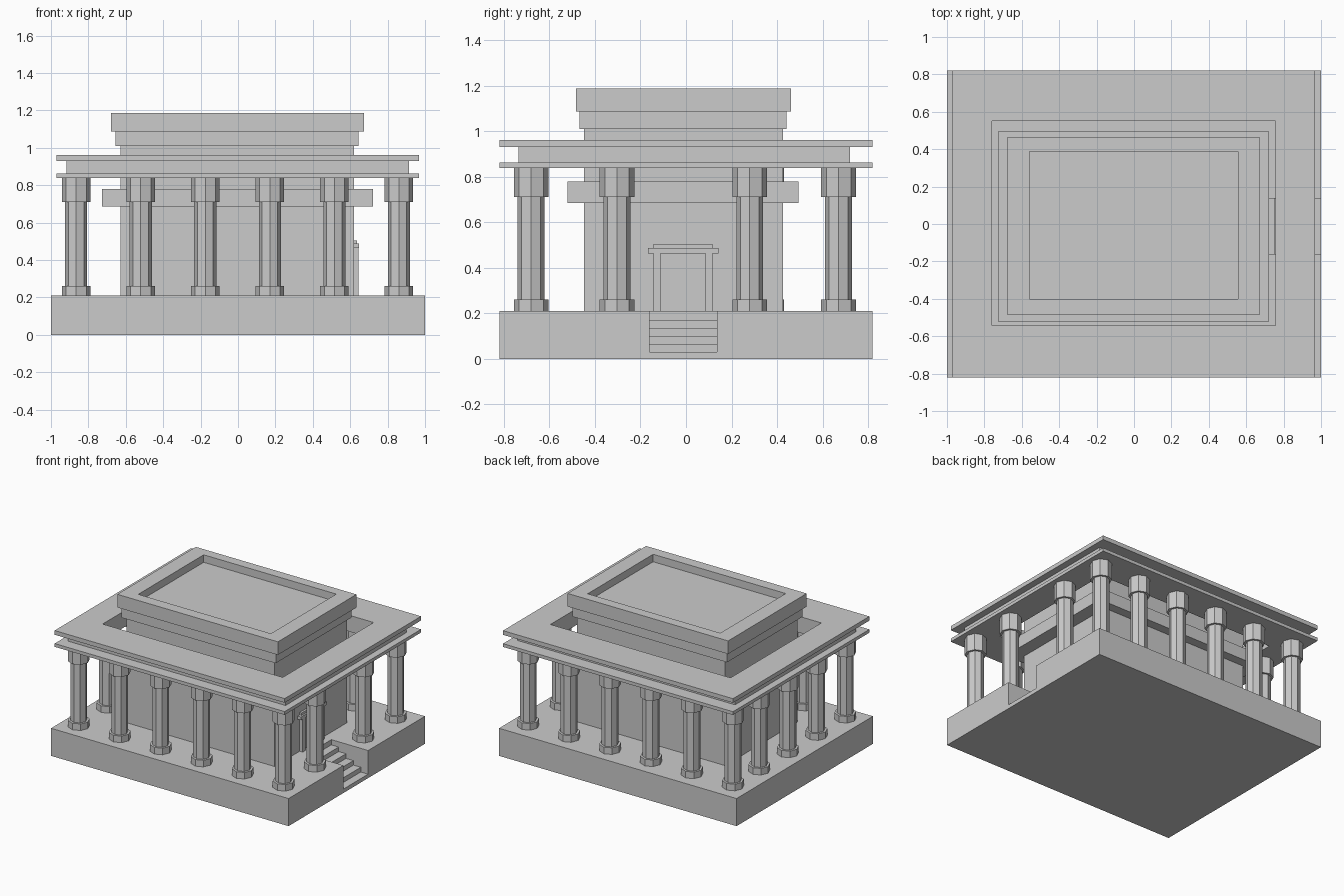
import bpy, bmesh

if "Cube" in bpy.data.objects:
    bpy.data.objects.remove(bpy.data.objects["Cube"])


def finish(name, bm):
    bmesh.ops.recalc_face_normals(bm, faces=bm.faces)
    me = bpy.data.meshes.new(name)
    bm.to_mesh(me)
    bm.free()
    ob = bpy.data.objects.new(name, me)
    bpy.context.collection.objects.link(ob)
    return ob


def prism(name, outline, z0, z1):
    bm = bmesh.new()
    face = bm.faces.new([bm.verts.new((x, y, z0)) for x, y in outline])
    ext = bmesh.ops.extrude_face_region(bm, geom=[face], use_keep_orig=True)
    tops = [g for g in ext["geom"] if isinstance(g, bmesh.types.BMVert)]
    bmesh.ops.translate(bm, verts=tops, vec=(0, 0, z1 - z0))
    return finish(name, bm)


def rect(x0, x1, y0, y1):
    return [(x0, y0), (x1, y0), (x1, y1), (x0, y1)]


def box(name, x0, x1, y0, y1, z0, z1):
    return prism(name, rect(x0, x1, y0, y1), z0, z1)


def loft(name, loops, closed=False):
    """Skin rectangular loops (outline, z); either cap the ends or join them."""
    bm = bmesh.new()
    rings = [[bm.verts.new((x, y, z)) for x, y in pts] for pts, z in loops]
    pairs = list(zip(rings, rings[1:]))
    if closed:
        pairs.append((rings[-1], rings[0]))
    else:
        bm.faces.new(rings[0])
        bm.faces.new(rings[-1])
    for a, b in pairs:
        for i in range(4):
            j = (i + 1) % 4
            bm.faces.new((a[i], a[j], b[j], b[i]))
    return finish(name, bm)


def ring(name, outer, inner, z0, z1):
    return loft(name, [(outer, z0), (outer, z1), (inner, z1), (inner, z0)], True)


# Podium with a stair notch in the right side
SY0, SY1, SX, FLOOR = -0.16, 0.137, 0.69, 0.21
prism("podium", [(-1, -0.82), (1, -0.82), (1, SY0), (SX, SY0),
                 (SX, SY1), (1, SY1), (1, 0.82), (-1, 0.82)], 0, FLOOR)

# Stairs: one stepped profile extruded across the notch
bm = bmesh.new()
tread, heights = (1 - SX) / 5, [0.17, 0.136, 0.10, 0.066, 0.03]
profile = [(SX, 0)]
for i, h in enumerate(heights):
    profile += [(SX + i * tread, h), (SX + (i + 1) * tread, h)]
profile.append((1, 0))
face = bm.faces.new([bm.verts.new((x, SY0, z)) for x, z in profile])
ext = bmesh.ops.extrude_face_region(bm, geom=[face], use_keep_orig=True)
bmesh.ops.translate(bm, vec=(0, SY1 - SY0, 0),
                    verts=[g for g in ext["geom"] if isinstance(g, bmesh.types.BMVert)])
finish("stairs", bm)

# Inner hall and its wall band
box("hall_walls", -0.627, 0.62, -0.447, 0.425, FLOOR, 1.01)
box("wall_band", -0.728, 0.722, -0.52, 0.495, 0.685, 0.78)

# Stepped roof with a sunken top
box("roof_step", -0.655, 0.645, -0.467, 0.442, 1.01, 1.087)
outer = rect(-0.678, 0.674, -0.483, 0.462)
inner = rect(-0.56, 0.557, -0.40, 0.387)
loft("roof_parapet", [(outer, 1.087), (outer, 1.187), (inner, 1.187), (inner, 1.13)])

# Doorway on the right wall
for side, y0, y1 in (("left", -0.143, -0.112), ("right", 0.086, 0.117)):
    box("door_jamb_" + side, 0.61, 0.645, y0, y1, FLOOR, 0.463)
box("door_lintel", 0.61, 0.648, -0.168, 0.143, 0.463, 0.487)
box("door_cap", 0.61, 0.636, -0.143, 0.117, 0.487, 0.505)

# Colonnade roof: two slabs with a narrower beam between
hole = rect(-0.76, 0.757, -0.543, 0.55)
slab = rect(-0.97, 0.967, -0.82, 0.82)
ring("lower_slab", slab, hole, 0.838, 0.863)
ring("frieze_beam", rect(-0.917, 0.915, -0.735, 0.72), hole, 0.863, 0.93)
ring("upper_slab", slab, hole, 0.93, 0.962)


# Octagonal columns: base, shaft and capital
def column(x, y):
    bm = bmesh.new()
    for r, z0, z1 in ((0.076, FLOOR, 0.26), (0.059, 0.26, 0.71), (0.076, 0.71, 0.838)):
        made = bmesh.ops.create_cone(bm, cap_ends=True, segments=8,
                                     radius1=r, radius2=r, depth=z1 - z0)
        bmesh.ops.translate(bm, verts=made["verts"], vec=(x, y, (z0 + z1) / 2))
    finish("column", bm)


for i in range(6):
    for y in (-0.68, 0.67):
        column(-0.865 + i * 0.345, y)
for y in (-0.335, 0.01, 0.355):
    column(-0.865, y)
for y in (-0.303, 0.28):
    column(0.86, y)
